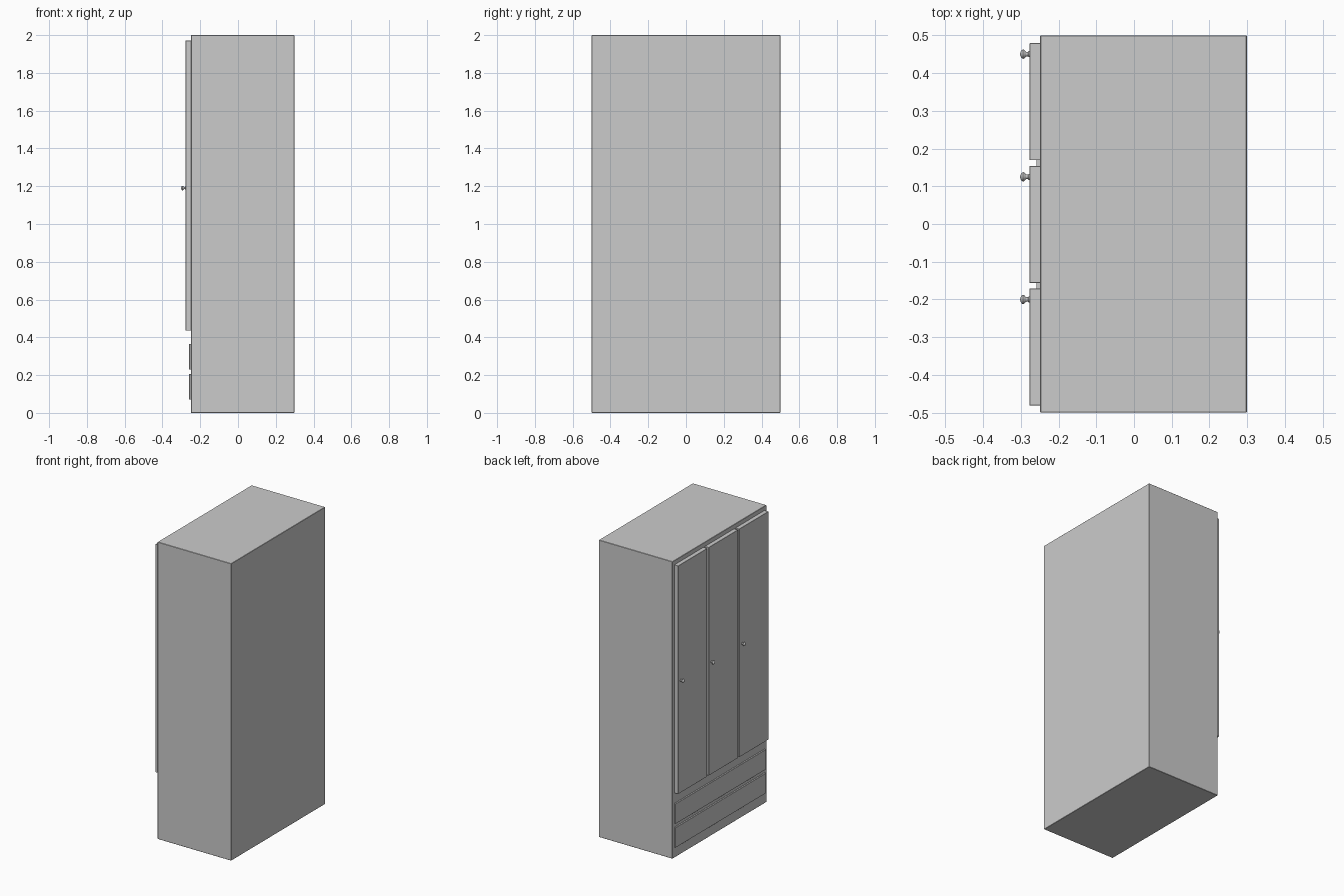
import bpy, math
from mathutils import Matrix

if "Cube" in bpy.data.objects:
    bpy.data.objects.remove(bpy.data.objects["Cube"])


def box(name, lo, hi, bevel=0.0):
    """Box from two corners, with an optional fine edge bevel."""
    size = [b - a for a, b in zip(lo, hi)]
    mid = [(a + b) / 2 for a, b in zip(lo, hi)]
    bpy.ops.mesh.primitive_cube_add(size=1, location=mid)
    ob = bpy.context.object
    ob.name = name
    ob.data.transform(Matrix.Diagonal((*size, 1)))
    if bevel:
        mod = ob.modifiers.new("edge", 'BEVEL')
        mod.width = bevel
        mod.segments = 1
    return ob


def knob(name, x, y, z, sides=24):
    """Turned knob pointing to -x; profile is (distance from door, radius)."""
    profile = [(-0.002, 0.008), (0.002, 0.008), (0.004, 0.006), (0.008, 0.006),
               (0.011, 0.008), (0.014, 0.0115), (0.017, 0.0125), (0.020, 0.011),
               (0.023, 0.007), (0.0245, 0.003)]
    verts, faces = [], []
    for d, r in profile:
        for i in range(sides):
            a = 2 * math.pi * i / sides
            verts.append((-d, -r * math.cos(a), r * math.sin(a)))
    for k in range(len(profile) - 1):
        for i in range(sides):
            j = (i + 1) % sides
            faces.append((k * sides + i, k * sides + j,
                          (k + 1) * sides + j, (k + 1) * sides + i))
    last = (len(profile) - 1) * sides
    faces.append(tuple(reversed(range(sides))))
    faces.append(tuple(range(last, last + sides)))
    me = bpy.data.meshes.new(name)
    me.from_pydata(verts, [], faces)
    ob = bpy.data.objects.new(name, me)
    bpy.context.collection.objects.link(ob)
    ob.location = (x, y, z)
    bpy.ops.object.select_all(action='DESELECT')
    ob.select_set(True)
    bpy.context.view_layer.objects.active = ob
    bpy.ops.object.shade_smooth_by_angle(angle=math.radians(40))


FRONT = -0.249       # plane of the cabinet face
DOOR = -0.277        # outer plane of the doors

# carcass
box("cabinet_body", (FRONT, -0.5, 0), (0.299, 0.5, 2), 0.002)

# three doors, each with a knob near its +y edge
for n, y in enumerate((-0.326, -0.001, 0.324)):
    box(f"door_{n + 1}", (DOOR, y - 0.155, 0.435),
        (FRONT + 0.002, y + 0.155, 1.971), 0.001)
    knob(f"door_knob_{n + 1}", DOOR, y + 0.126, 1.19)

# two wide drawer fronts
for n, z in enumerate((0.07, 0.23)):
    box(f"drawer_front_{n + 1}", (-0.259, -0.48, z),
        (FRONT + 0.002, 0.48, z + 0.135), 0.001)
